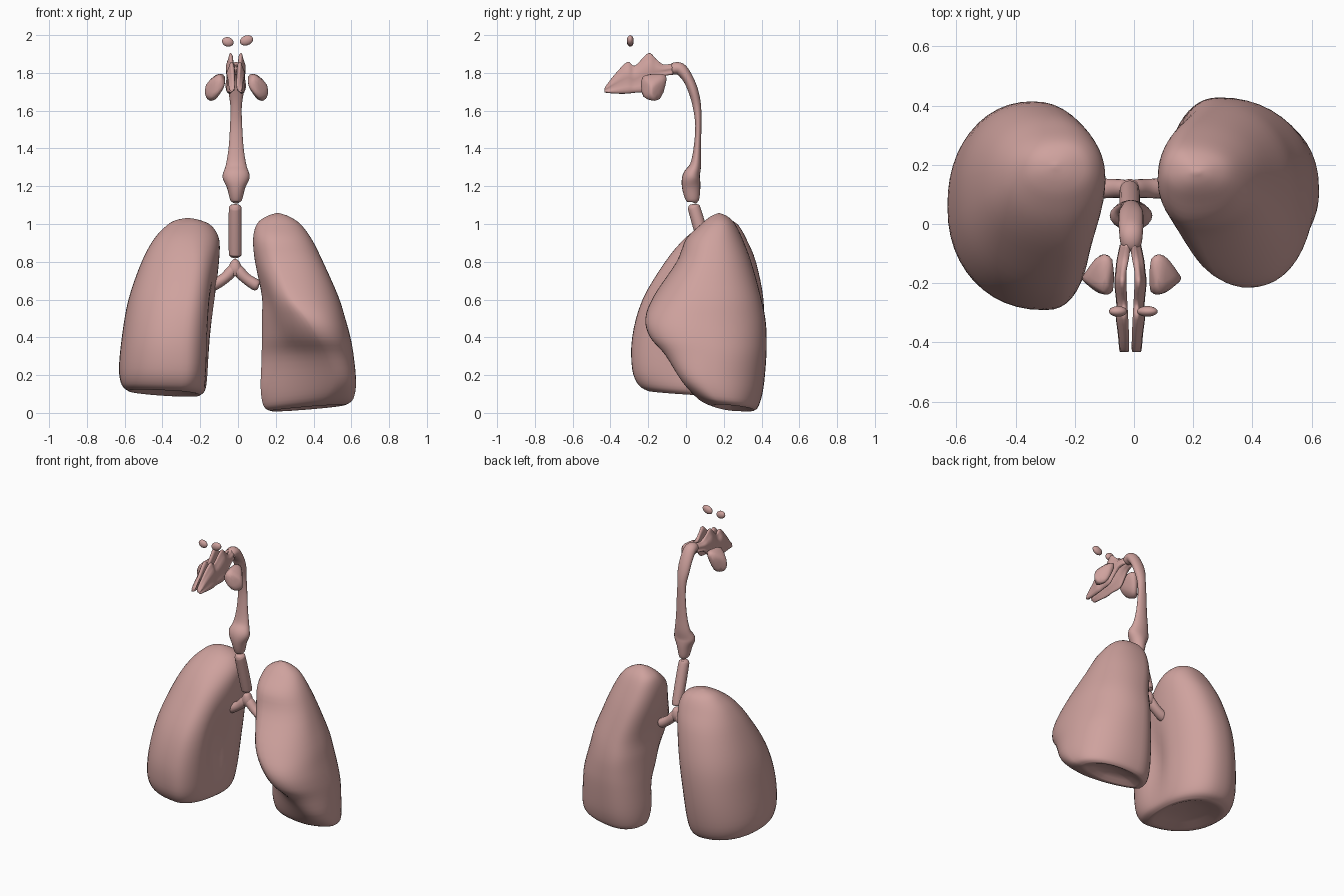
import bpy, bmesh, math
from mathutils import Vector


def catmull(rows, steps):
    """Smoothly resample a list of number rows."""
    out = []
    n = len(rows)
    for i in range(n - 1):
        a, b, c, d = (rows[max(0, min(n - 1, i + k))] for k in (-1, 0, 1, 2))
        for s in range(steps):
            t = s / steps
            out.append([0.5 * (2 * q + (r - p) * t + (2 * p - 5 * q + 4 * r - u) * t * t
                               + (3 * q - p - 3 * r + u) * t ** 3)
                        for p, q, r, u in zip(a, b, c, d)])
    out.append(list(rows[-1]))
    return out


def finish(name, bm):
    bmesh.ops.recalc_face_normals(bm, faces=bm.faces)
    for f in bm.faces:
        f.smooth = True
    me = bpy.data.meshes.new(name)
    bm.to_mesh(me)
    bm.free()
    ob = bpy.data.objects.new(name, me)
    bpy.context.collection.objects.link(ob)
    return ob


def loft(name, rings):
    bm = bmesh.new()
    vs = [[bm.verts.new(p) for p in r] for r in rings]
    n = len(vs[0])
    for a, b in zip(vs, vs[1:]):
        for i in range(n):
            j = (i + 1) % n
            bm.faces.new((a[i], a[j], b[j], b[i]))
    bm.faces.new(vs[0])
    bm.faces.new(vs[-1])
    return finish(name, bm)


def spow(v, e):
    return math.copysign(abs(v) ** e, v)


def lung(name, rows, side, dish, tilt, back, shift, dent):
    """Rows: z, medial x, lateral x, front y, back y, front-edge x, middle y, roundness."""
    rings = []
    for z, xm, xl, yf, yb, fx, ym, e in catmull(rows, 4):
        bx = xm + back * (xl - xm)
        low = max(0, min(1, (0.95 - z) / 0.5))
        ring = []
        for k in range(48):
            a = 2 * math.pi * k / 48
            c, s = math.cos(a), math.sin(a)
            x0, y1 = (bx, yb) if s >= 0 else (fx, yf)
            x1 = xl if c >= 0 else xm
            y0 = ym - (shift * low * min(1, (ym - yf) / 0.25) if c >= 0 else 0)
            p = 2 / (e if (s < 0 and c < 0) else 2.2)
            x = x0 + abs(spow(c, p)) * (x1 - x0)
            y = y0 + abs(spow(s, p)) * (y1 - y0)
            if c < 0:  # hollow on the inner face
                x += dent * abs(c) * math.exp(-((y + 0.0) / .1) ** 2 - ((z - .45) / .22) ** 2)
            dz = tilt * max(0, 1 - z / 0.4) * ((0.1 - y) + (x - 0.35))
            ring.append(Vector((side * x, y, z + dz)))
        rings.append(ring)
    # hollow underside
    base = rings[0]
    mid = sum(base, Vector()) / len(base)
    for f, h in ((0.88, 0.12), (0.65, 0.6), (0.35, 0.9), (0.04, 1)):
        rings.insert(0, [mid.lerp(p, f) + Vector((0, 0, dish * h)) for p in base])
    return loft(name, rings)


def tube(name, rows, ref):
    """Rows: x, y, z, radius along ref, radius across."""
    rows = catmull(rows, 5)
    pts = [Vector(r[:3]) for r in rows]
    ref = Vector(ref)
    rings = []
    for i, (p, r) in enumerate(zip(pts, rows)):
        t = pts[min(i + 1, len(pts) - 1)] - pts[max(i - 1, 0)]
        nrm = t.cross(ref).normalized()
        rings.append([p + ref * r[3] * math.cos(a) + nrm * r[4] * math.sin(a)
                      for a in (2 * math.pi * k / 20 for k in range(20))])
    return loft(name, rings)


# lungs
lung("right_lung", [
    (0.10, .20, .58, -.20, .30, .32, .05, 2),
    (0.13, .17, .615, -.25, .35, .30, .05, 2.2),
    (0.22, .155, .63, -.285, .385, .30, .06, 2.5),
    (0.40, .14, .615, -.285, .41, .30, .07, 2.5),
    (0.60, .12, .58, -.23, .41, .27, .10, 2.3),
    (0.80, .10, .51, -.11, .37, .24, .13, 2.1),
    (0.92, .10, .445, -.01, .32, .25, .16, 2),
    (0.99, .14, .38, .08, .28, .25, .18, 2),
    (1.02, .20, .33, .14, .24, .25, .19, 2),
    (1.032, .26, .27, .19, .20, .265, .195, 2)], -1, 0.04, 0.08, .45, 0, .05)
lung("left_lung", [
    (0.035, .17, .57, .14, .36, .40, .24, 1.4),
    (0.06, .135, .61, .07, .385, .46, .22, 1.4),
    (0.15, .12, .625, -.02, .41, .52, .20, 1.3),
    (0.30, .125, .612, -.11, .425, .48, .20, 1.3),
    (0.40, .125, .595, -.19, .427, .43, .17, 1.4),
    (0.50, .125, .568, -.215, .42, .37, .15, 1.5),
    (0.62, .125, .53, -.17, .395, .28, .15, 1.7),
    (0.80, .09, .45, -.05, .345, .22, .15, 2),
    (0.92, .08, .39, .00, .30, .20, .15, 2),
    (1.00, .10, .33, .08, .26, .20, .17, 2),
    (1.04, .15, .27, .13, .22, .20, .175, 2),
    (1.057, .20, .22, .17, .18, .21, .175, 2)], 1, 0.035, 0.08, .34, .1, .02)

# windpipe
tube("trachea", [
    (-.015, .117, .82, .008, .008), (-.015, .115, .83, .028, .028),
    (-.015, .108, .86, .034, .034), (-.015, .05, 1.06, .034, .034),
    (-.015, .038, 1.095, .028, .028), (-.015, .036, 1.105, .008, .008)], (1, 0, 0))

# bronchi: a short stem and two branches
tube("bronchus_stem", [
    (-.015, .12, .815, .006, .006), (-.015, .12, .80, .026, .022),
    (-.015, .12, .76, .032, .038), (-.015, .12, .725, .02, .03)], (0, 1, 0))
for nm, s, reach in (("right_bronchus", -1, .13), ("left_bronchus", 1, .125)):
    tube(nm, [
        (-.015, .12, .785, .02, .02), (-.015 + s * .02, .12, .75, .03, .03),
        (-.015 + s * .06, .12, .71, .032, .029),
        (-.015 + s * (reach - .012), .12, .675, .032, .030),
        (-.015 + s * reach, .12, .669, .01, .01)], (0, 1, 0))

# larynx and throat, curving forward at the top
tube("larynx_and_pharynx", [(-.01,) + r for r in (
    (.035, 1.115, .012, .012), (.035, 1.125, .030, .034), (.028, 1.19, .048, .048),
    (.028, 1.25, .072, .047), (.050, 1.31, .055, .030), (.060, 1.40, .040, .020),
    (.065, 1.52, .032, .016), (.058, 1.62, .030, .022), (.040, 1.70, .040, .026),
    (.010, 1.77, .042, .028), (-.03, 1.82, .040, .033), (-.07, 1.822, .034, .030),
    (-.09, 1.82, .015, .015))], (1, 0, 0))

# nasal passages: two thin wavy plates
nasal = [(-.432, 1.70, 1.71, .021, .004), (-.425, 1.695, 1.73, .021, .012),
         (-.37, 1.69, 1.80, .024, .015), (-.31, 1.69, 1.858, .029, .018),
         (-.27, 1.695, 1.838, .029, .015), (-.20, 1.70, 1.905, .034, .017),
         (-.16, 1.74, 1.875, .032, .015), (-.12, 1.78, 1.845, .026, .017),
         (-.07, 1.79, 1.85, .017, .015)]
for nm, s in (("right_nasal_passage", -1), ("left_nasal_passage", 1)):
    rings = []
    for y, zl, zh, cx, ht in catmull(nasal, 4):
        ring = []
        for k in range(24):
            a = 2 * math.pi * k / 24
            h = spow(math.sin(a), .85)
            lean = -.005 * h + .004 * math.sin(h * 6)
            ring.append((-.012 + s * (cx + lean + ht * spow(math.cos(a), .85)), y,
                         (zl + zh) / 2 + h * (zh - zl) / 2))
        rings.append(ring)
    loft(nm, rings)

# cheek sinuses: rounded wedges
wedge = [(.055, -.105, 1.79), (.10, -.10, 1.79), (.055, -.235, 1.75), (.085, -.235, 1.79),
         (.158, -.18, 1.74), (.16, -.19, 1.69), (.14, -.16, 1.65), (.10, -.13, 1.66),
         (.058, -.22, 1.72), (.11, -.23, 1.67)]
for nm, s in (("right_cheek_sinus", -1), ("left_cheek_sinus", 1)):
    bm = bmesh.new()
    for x, y, z in wedge:
        bm.verts.new((-.008 + s * (x + .008), y, z))
    bmesh.ops.convex_hull(bm, input=bm.verts)
    mid = sum((v.co for v in bm.verts), Vector()) / len(bm.verts)
    for v in bm.verts:
        v.co = mid + (v.co - mid) * 1.08
    crease = bm.edges.layers.float.new("crease_edge")
    for e in bm.edges:
        e[crease] = 0.35
    ob = finish(nm, bm)
    ob.modifiers.new("round", "SUBSURF").levels = 2
    ob.modifiers["round"].render_levels = 2

# forehead sinuses
for nm, x, z, rx, rz, roll in (("right_brow_sinus", -.054, 1.964, .031, .025, .25),
                               ("left_brow_sinus", .045, 1.972, .036, .026, -.35)):
    bpy.ops.mesh.primitive_uv_sphere_add(segments=20, ring_count=12, radius=1,
                                         location=(x, -.295, z), rotation=(0, roll, 0))
    ob = bpy.context.object
    ob.name = nm
    ob.scale = (rx, .018, rz)
    bpy.ops.object.shade_smooth()

# one flesh colour for everything
mat = bpy.data.materials.new("flesh")
mat.diffuse_color = (.62, .36, .34, 1)
for ob in bpy.data.objects:
    ob.data.materials.append(mat)
